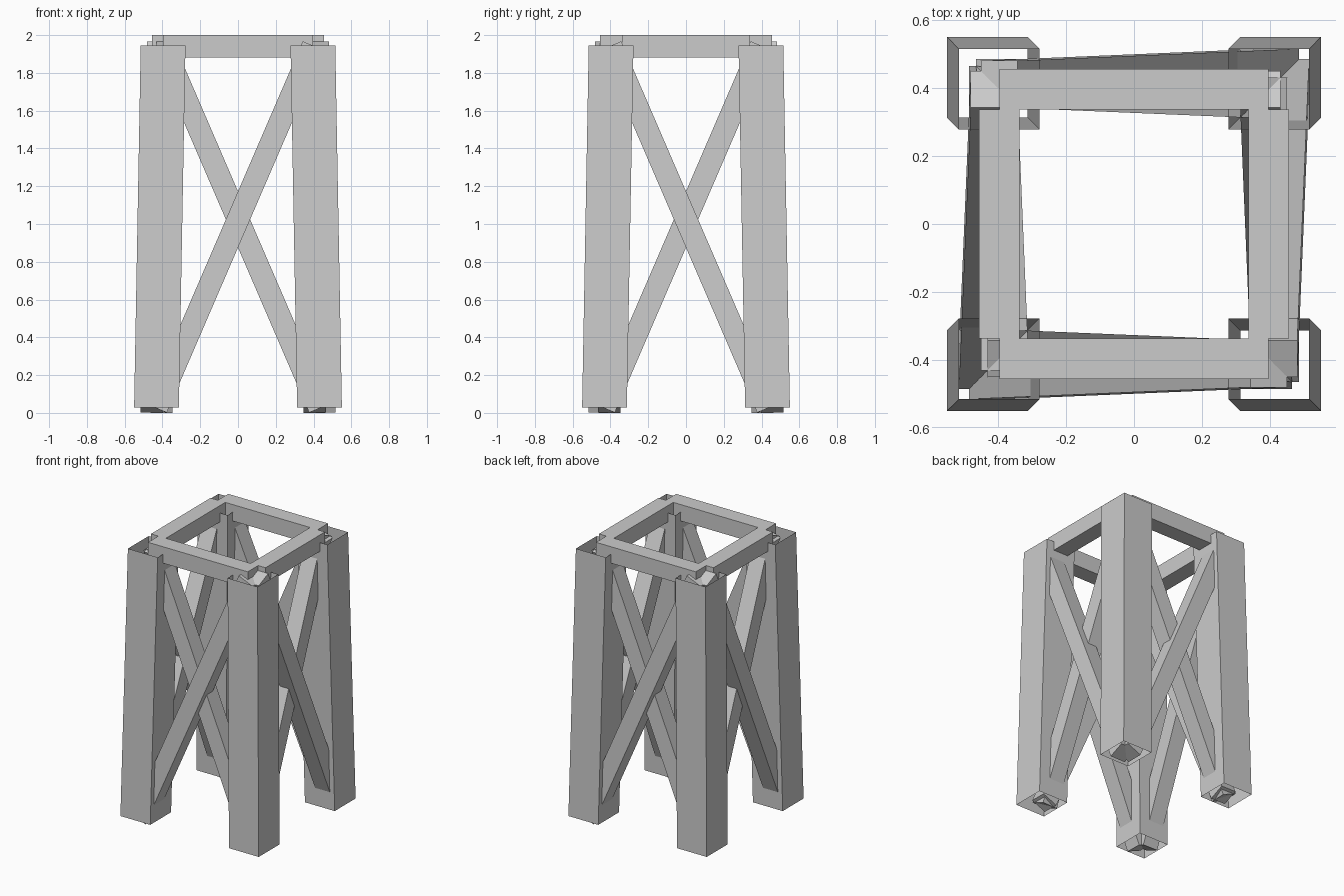
import bpy, bmesh
from mathutils import Vector, Matrix

if "Cube" in bpy.data.objects:
    bpy.data.objects.remove(bpy.data.objects["Cube"])

BOT, TOP = 0.4315, 0.3965      # leg centre distance from the middle, bottom and top
Z0, Z1 = 0.024, 1.943          # node heights
LEG, BAR = 0.237, 0.118        # section widths
OFFSET = 0.025                 # how far crossing braces are shifted apart


def finish(name, bm):
    me = bpy.data.meshes.new(name)
    bm.normal_update()
    bm.to_mesh(me)
    bm.free()
    ob = bpy.data.objects.new(name, me)
    bpy.context.collection.objects.link(ob)


def bar(name, p, q, out):
    """Square bar from p to q, with one side facing roughly 'out'."""
    axis = (q - p).normalized()
    n = (out - axis * out.dot(axis)).normalized()
    s = n.cross(axis)
    rot = Matrix((s, n, axis)).transposed().to_4x4()
    mat = Matrix.Translation((p + q) / 2) @ rot @ Matrix.Diagonal((BAR, BAR, (q - p).length, 1))
    bm = bmesh.new()
    bmesh.ops.create_cube(bm, size=1, matrix=mat)
    finish(name, bm)


def leg(name, sx, sy):
    """Leaning square tube, open at both ends."""
    bm = bmesh.new()
    h = LEG / 2
    loops = []
    for c, z in ((BOT, 0.028), (TOP, 1.946)):
        loops.append([bm.verts.new((sx * c + dx, sy * c + dy, z))
                      for dx, dy in ((-h, -h), (h, -h), (h, h), (-h, h))])
    for i in range(4):
        j = (i + 1) % 4
        bm.faces.new((loops[0][i], loops[0][j], loops[1][j], loops[1][i]))
    finish(name, bm)


# Four legs
for sy, a in ((-1, "front"), (1, "back")):
    for sx, b in ((-1, "left"), (1, "right")):
        leg(f"{a}_{b}_leg", sx, sy)

# Each side: outward direction, and direction the outer brace climbs towards
sides = {
    "front": (Vector((0, -1, 0)), Vector((1, 0, 0)), TOP),
    "back": (Vector((0, 1, 0)), Vector((-1, 0, 0)), TOP),
    "right": (Vector((1, 0, 0)), Vector((0, -1, 0)), TOP - BAR / 2),
    "left": (Vector((-1, 0, 0)), Vector((0, 1, 0)), TOP - BAR / 2),
}
up = Vector((0, 0, 1))
for side, (out, along, half) in sides.items():
    # Crossing braces, one shifted outward and one inward
    for sign, layer in ((1, "outer"), (-1, "inner")):
        shift = out * OFFSET * sign
        low = (out - along * sign) * BOT + up * Z0 + shift
        high = (out + along * sign) * TOP + up * Z1 + shift
        bar(f"{side}_{layer}_brace", low, high, out)
    # Top frame rail
    mid = out * TOP + up * (2 - BAR / 2)
    bar(f"{side}_top_rail", mid - along * half, mid + along * half, out)
